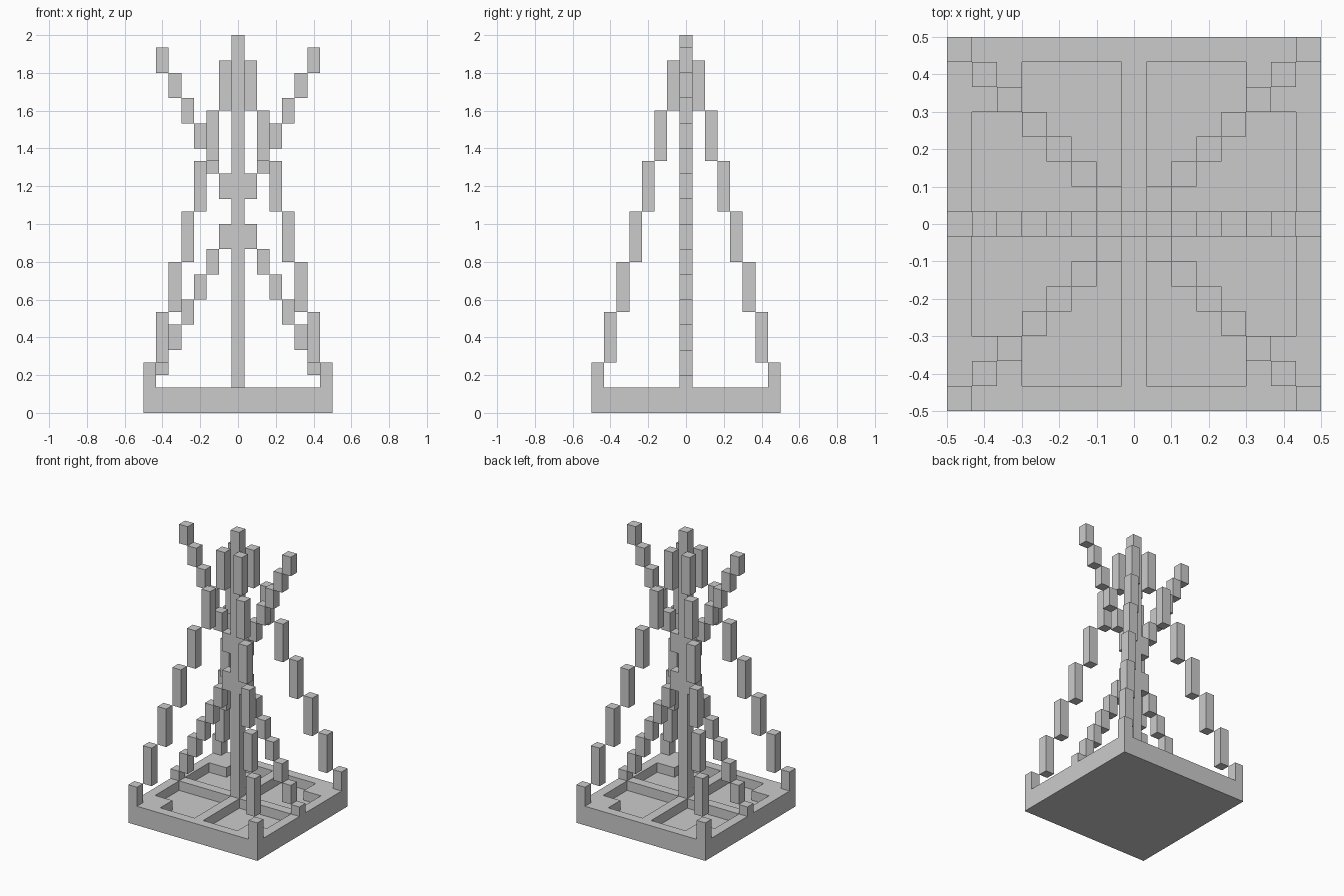
import bpy, bmesh
from mathutils import Vector

if "Cube" in bpy.data.objects:
    bpy.data.objects.remove(bpy.data.objects["Cube"])

U = 2 / 30  # size of one block


def finish(name, bm):
    bmesh.ops.recalc_face_normals(bm, faces=bm.faces)
    mesh = bpy.data.meshes.new(name)
    bm.to_mesh(mesh)
    bm.free()
    ob = bpy.data.objects.new(name, mesh)
    bpy.context.collection.objects.link(ob)
    return ob


def add_box(bm, x, y, z0, z1, w=1):
    """Box of width w centred on block (x, y), from level z0 to z1."""
    verts = bmesh.ops.create_cube(bm, size=1)["verts"]
    for v in verts:
        v.co = Vector(((x + v.co.x * w) * U, (y + v.co.y * w) * U,
                       ((z0 + z1) / 2 + v.co.z * (z1 - z0)) * U))


def boxes(name, specs):
    bm = bmesh.new()
    for s in specs:
        add_box(bm, *s)
    return finish(name, bm)


# Base slab with four recessed L-shaped pits
base = boxes("base", [(0, 0, 0, 2, 15)])
profile = [(.5, .5), (6.5, .5), (6.5, 4.5), (4.5, 4.5), (4.5, 6.5), (.5, 6.5)]
bm = bmesh.new()
for sx in (-1, 1):
    for sy in (-1, 1):
        face = bm.faces.new([bm.verts.new((sx * x * U, sy * y * U, U)) for x, y in profile])
        top = bmesh.ops.extrude_face_region(bm, geom=[face])["geom"]
        bmesh.ops.translate(bm, vec=(0, 0, 2 * U),
                            verts=[g for g in top if isinstance(g, bmesh.types.BMVert)])
cutter = finish("pit_cutter", bm)
cutter.hide_render = True
mod = base.modifiers.new("pits", "BOOLEAN")
mod.operation = "DIFFERENCE"
mod.solver = "EXACT"
mod.object = cutter
bpy.context.view_layer.objects.active = base
bpy.ops.object.modifier_apply(modifier=mod.name)
bpy.data.objects.remove(cutter)

# Central mast
boxes("mast", [(0, 0, 2, 30)])

# Four corner legs stepping in towards the mast
for side, sx in (("left", -1), ("right", 1)):
    for end, sy in (("front", -1), ("back", 1)):
        steps = [(7 * sx, 7 * sy, 2, 4)]
        steps += [(i * sx, i * sy, 28 - 4 * i, 32 - 4 * i) for i in range(1, 7)]
        boxes(f"{end}_{side}_leg", steps)

    # Lower brace rising to the mast, upper arm spreading out from it
    lower = [(7 * sx, 0, 2, 3)] + [(i * sx, 0, 15 - 2 * i, 17 - 2 * i) for i in range(1, 7)]
    boxes(f"{side}_lower_brace", lower)
    boxes(f"{side}_upper_arm", [(i * sx, 0, 15 + 2 * i, 17 + 2 * i) for i in range(1, 7)])
